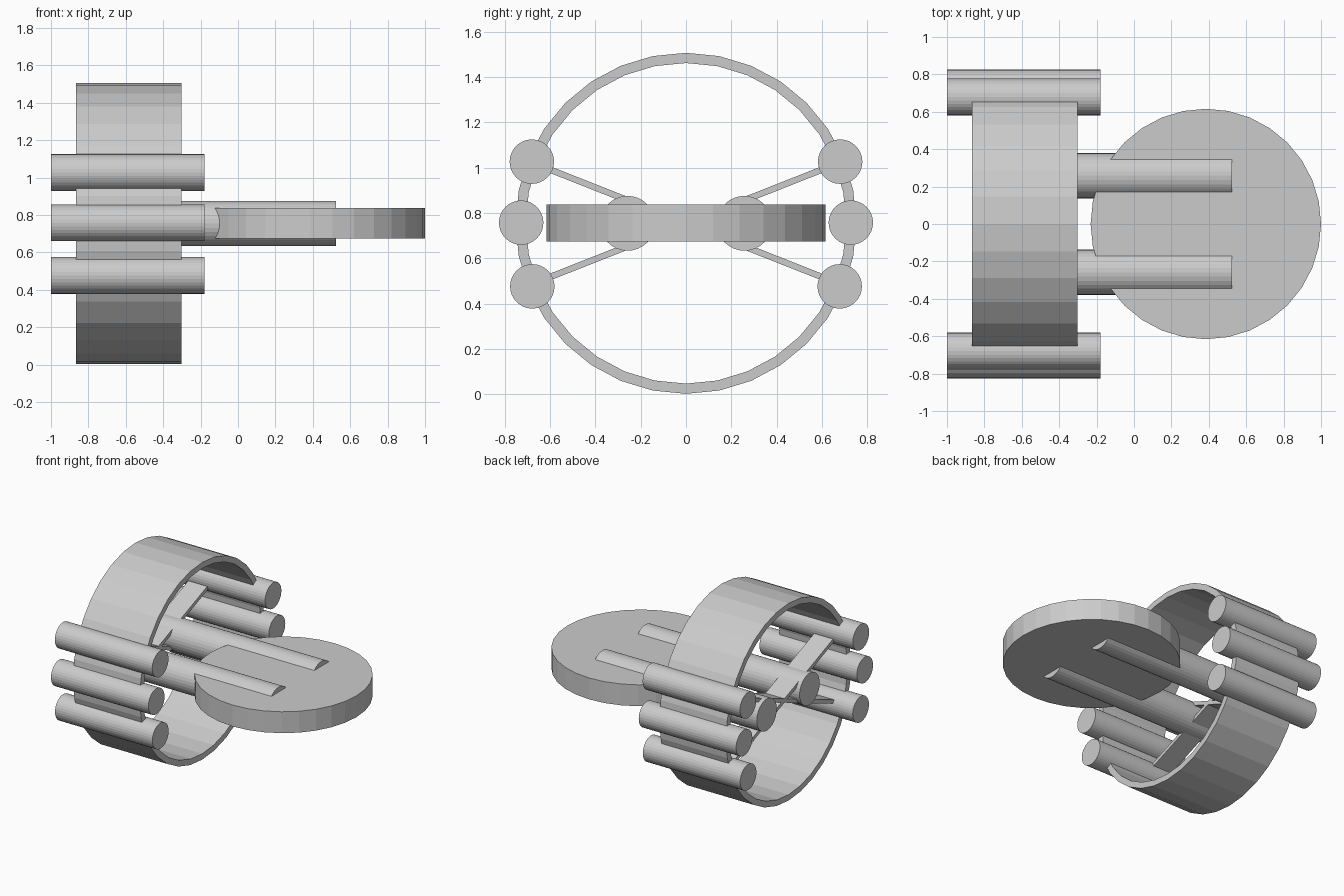
import bpy, bmesh, math
from mathutils import Matrix

if "Cube" in bpy.data.objects:
    bpy.data.objects.remove(bpy.data.objects["Cube"])

grey = bpy.data.materials.new("light_grey")
grey.diffuse_color = (0.6, 0.6, 0.6, 1)
grey.use_nodes = True
grey.node_tree.nodes["Principled BSDF"].inputs["Base Color"].default_value = grey.diffuse_color
MID_Z = 0.755
ALONG_X = Matrix.Rotation(math.pi / 2, 4, 'Y')


def finish(name, bm):
    bmesh.ops.recalc_face_normals(bm, faces=bm.faces)
    mesh = bpy.data.meshes.new(name)
    bm.to_mesh(mesh)
    bm.free()
    mesh.materials.append(grey)
    obj = bpy.data.objects.new(name, mesh)
    bpy.context.collection.objects.link(obj)
    return obj


def rod(name, x0, x1, y, z, radius):
    """Capped cylinder lying along x."""
    bm = bmesh.new()
    place = Matrix.Translation(((x0 + x1) / 2, y, z)) @ ALONG_X
    bmesh.ops.create_cone(bm, cap_ends=True, segments=32, radius1=radius,
                          radius2=radius, depth=x1 - x0, matrix=place)
    return finish(name, bm)


# Open ring: rectangular section swept about the x axis
bm = bmesh.new()
section = [(-0.865, 0.752), (-0.302, 0.752), (-0.302, 0.707), (-0.865, 0.707)]
N = 32
loops = []
for i in range(N):
    a = 2 * math.pi * i / N
    loops.append([bm.verts.new((x, r * math.sin(a), MID_Z + r * math.cos(a)))
                  for x, r in section])
for i in range(N):
    p, q = loops[i], loops[(i + 1) % N]
    for k in range(4):
        m = (k + 1) % 4
        bm.faces.new((p[k], p[m], q[m], q[k]))
finish("ring_hull", bm)

# Outer rods, three on each side, and the two inner booms
for side, label in ((-1, "front"), (1, "back")):
    for level, y, z in (("upper", 0.68, 1.027), ("middle", 0.727, 0.758),
                        ("lower", 0.678, 0.477)):
        rod(f"{level}_{label}_rod", -1, -0.179, side * y, z, 0.098)
    rod(f"{label}_boom", -0.862, 0.524, side * 0.258, MID_Z, 0.121)

# Flat disc at the end of the booms
bm = bmesh.new()
bmesh.ops.create_cone(bm, cap_ends=True, segments=32, radius1=0.616,
                      radius2=0.616, depth=0.163,
                      matrix=Matrix.Translation((0.384, 0, 0.757)))
finish("disc", bm)

# Two crossing brace plates inside the ring
for sign, label in ((1, "rising"), (-1, "falling")):
    bm = bmesh.new()
    place = (Matrix.Translation((-0.75, 0, MID_Z))
             @ Matrix.Rotation(sign * math.atan(0.395), 4, 'X')
             @ Matrix.Diagonal((0.16, 1.34, 0.028, 1)))
    bmesh.ops.create_cube(bm, size=1, matrix=place)
    finish(f"{label}_brace", bm)
